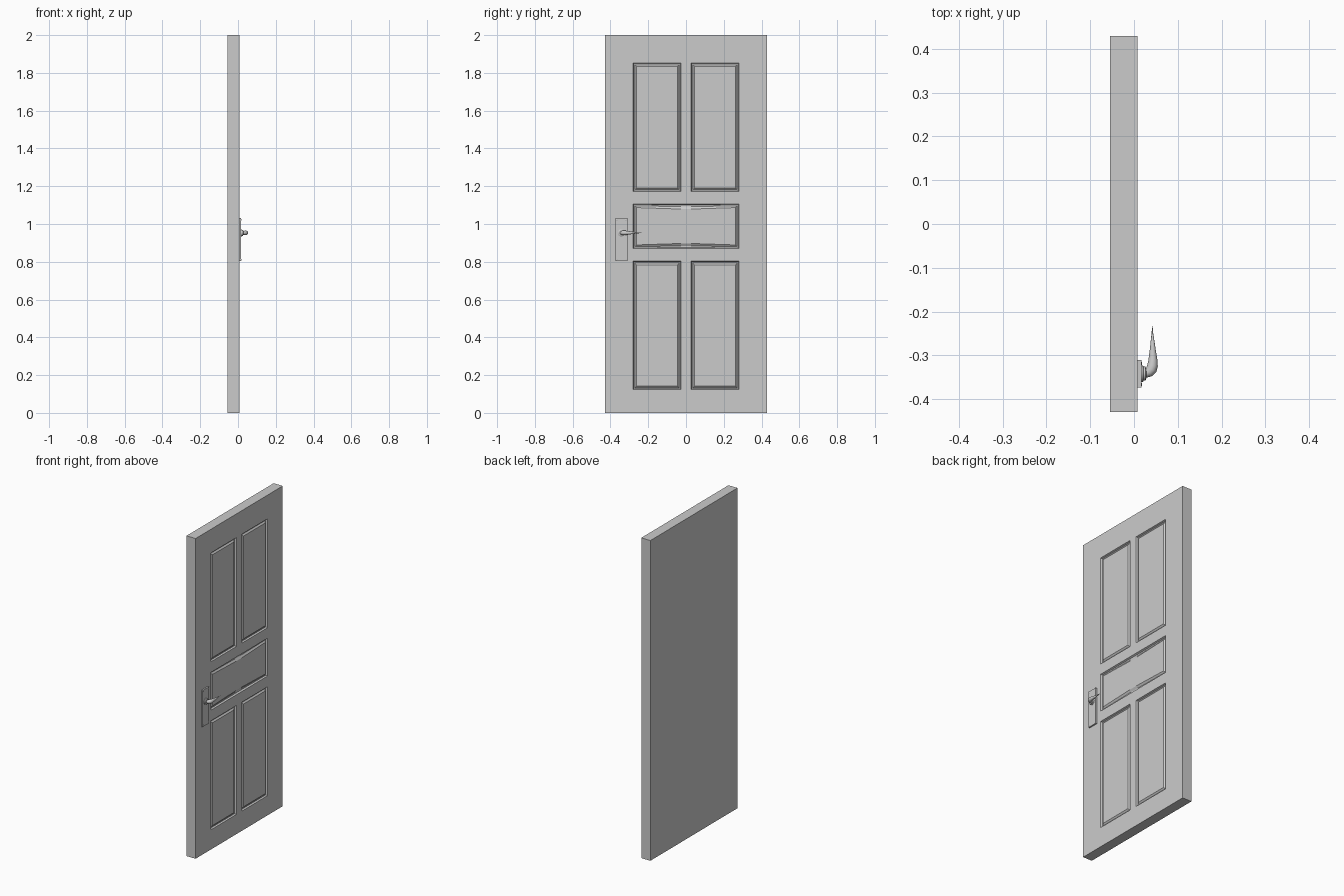
import bpy, bmesh, math
from mathutils import Matrix, Vector

if "Cube" in bpy.data.objects:
    bpy.data.objects.remove(bpy.data.objects["Cube"])

FRONT, BACK = 0.008, -0.055      # door faces along x
HY, HZ = -0.342, 0.953           # handle centre


def finish(name, bm):
    bmesh.ops.recalc_face_normals(bm, faces=bm.faces)
    me = bpy.data.meshes.new(name)
    bm.to_mesh(me)
    bm.free()
    ob = bpy.data.objects.new(name, me)
    bpy.context.collection.objects.link(ob)
    return ob


def smooth(ob):
    bpy.ops.object.select_all(action='DESELECT')
    ob.select_set(True)
    bpy.context.view_layer.objects.active = ob
    bpy.ops.object.shade_smooth_by_angle(angle=math.radians(40))


def box(name, lo, hi):
    bm = bmesh.new()
    lo, hi = Vector(lo), Vector(hi)
    bmesh.ops.create_cube(bm, size=1, matrix=Matrix.Translation((lo + hi) / 2)
                          @ Matrix.Diagonal((hi - lo).to_4d()))
    return finish(name, bm)


def lathe_x(name, profile, y, z, n=24):
    # profile of (x, radius) revolved about an axis along x
    bm = bmesh.new()
    rings = [[bm.verts.new((x, y + r * math.cos(2 * math.pi * i / n),
                            z + r * math.sin(2 * math.pi * i / n))) for i in range(n)]
             for x, r in profile]
    for a, b in zip(rings, rings[1:]):
        for i in range(n):
            bm.faces.new((a[i], a[(i + 1) % n], b[(i + 1) % n], b[i]))
    bm.faces.new(rings[0])
    bm.faces.new(rings[-1])
    smooth(finish(name, bm))


# door slab: front face cut into cells, panels moulded with insets
ys = [-0.43, -0.28, -0.027, 0.027, 0.28, 0.43]
zs = [0, 0.123, 0.803, 0.87, 1.106, 1.172, 1.852, 2]
bm = bmesh.new()
grid = [[bm.verts.new((FRONT, y, z)) for y in ys] for z in zs]
cell = {(i, j): bm.faces.new((grid[j][i], grid[j][i + 1], grid[j + 1][i + 1], grid[j + 1][i]))
        for j in range(7) for i in range(5)}
bm.normal_update()
panels = [cell[i, j] for j in (1, 5) for i in (1, 3)]
panels += bmesh.ops.dissolve_faces(bm, faces=[cell[i, 3] for i in (1, 2, 3)])['region']
rim = [e for e in bm.edges if e.is_boundary]
ext = bmesh.ops.extrude_edge_only(bm, edges=rim)['geom']
for v in ext:
    if isinstance(v, bmesh.types.BMVert):
        v.co.x = BACK
bmesh.ops.contextual_create(bm, geom=[e for e in ext if isinstance(e, bmesh.types.BMEdge)
                                      and all(v.co.x == e.verts[0].co.x for v in e.verts)])
bmesh.ops.recalc_face_normals(bm, faces=bm.faces)
for thick, depth in ((0.005, -0.010), (0.009, 0), (0.013, 0.008)):
    bmesh.ops.inset_individual(bm, faces=panels, thickness=thick, depth=depth)
finish("door_slab", bm)

# handle back plate and its corner screws
box("handle_plate", (FRONT - 0.002, -0.374, 0.803), (0.017, -0.311, 1.031))
for dy in (-0.024, 0.024):
    for z in (0.812, 1.022):
        lathe_x("plate_screw", [(0.015, 0.004), (0.0175, 0.004), (0.0185, 0.0025)],
                -0.3425 + dy, z, 12)

# stepped rose around the lever neck
lathe_x("handle_rose", [(0.015, 0.019), (0.020, 0.019), (0.022, 0.016),
                        (0.026, 0.016), (0.028, 0.011)], HY, HZ)

# lever: bent neck tapering to a point
cu = bpy.data.curves.new("handle_lever", 'CURVE')
cu.dimensions = '3D'
cu.bevel_depth = 1
cu.bevel_resolution = 4
cu.use_fill_caps = True
path = [(0.018, -0.342, 0.009), (0.028, -0.341, 0.010), (0.035, -0.338, 0.0115),
        (0.040, -0.332, 0.0125), (0.0425, -0.323, 0.012), (0.0432, -0.312, 0.0105),
        (0.0428, -0.285, 0.0065), (0.042, -0.25, 0.002), (0.042, -0.233, 0.0004)]
sp = cu.splines.new('POLY')
sp.points.add(len(path) - 1)
for p, (x, y, r) in zip(sp.points, path):
    p.co = (x, y, HZ, 1)
    p.radius = r
lever = bpy.data.objects.new("handle_lever", cu)
bpy.context.collection.objects.link(lever)
bpy.ops.object.select_all(action='DESELECT')
lever.select_set(True)
bpy.context.view_layer.objects.active = lever
bpy.ops.object.convert(target='MESH')
smooth(bpy.context.view_layer.objects.active)
